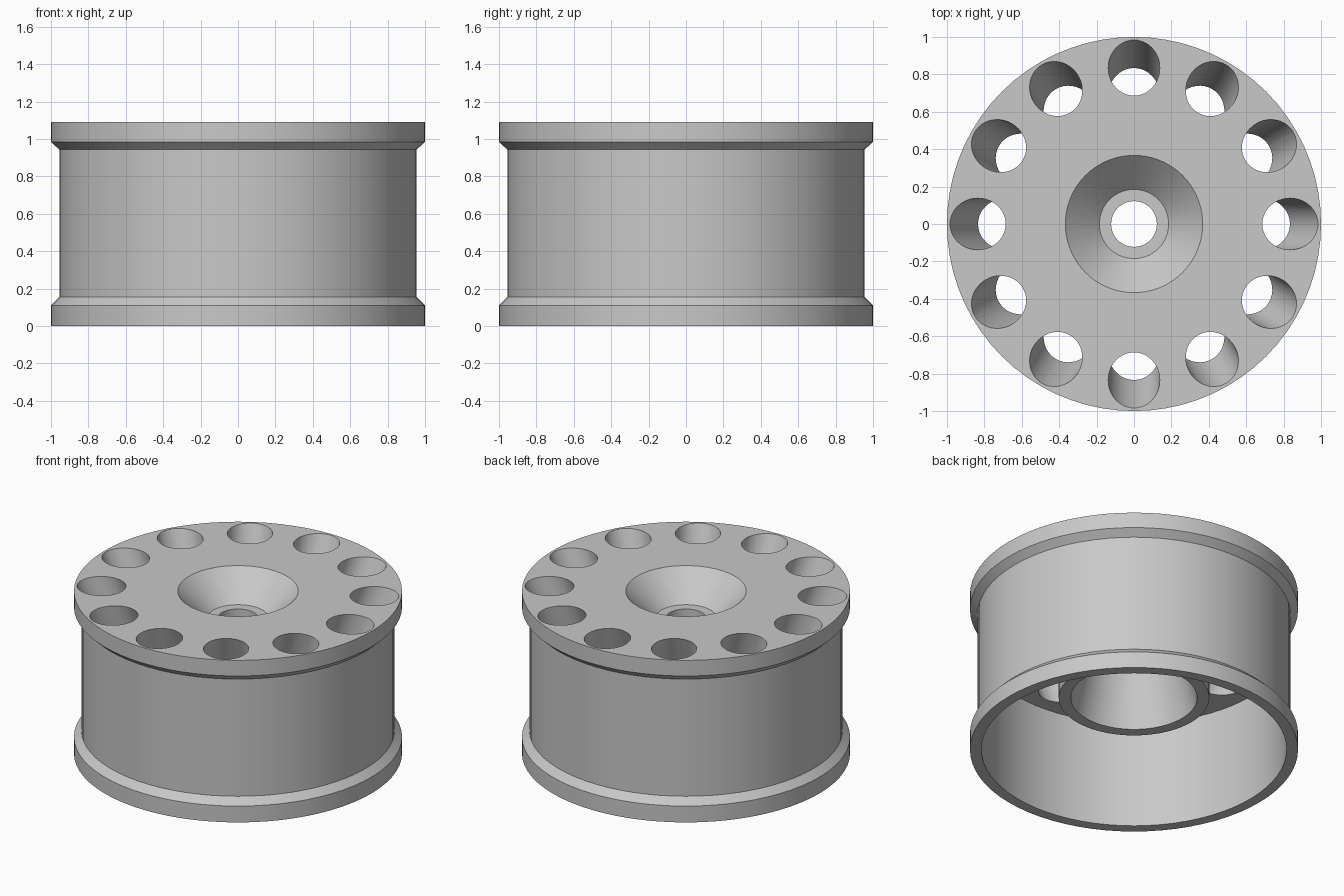
import bpy
import bmesh
from math import cos, sin, pi, atan2, radians
from mathutils import Matrix

cube = bpy.data.objects.get("Cube")
if cube:
    bpy.data.objects.remove(cube, do_unlink=True)

SIDES = 72
HOLES = 12

grey = bpy.data.materials.new("plain grey")
grey.use_nodes = True
colour = (0.58, 0.58, 0.58, 1)
grey.diffuse_color = colour
grey.node_tree.nodes["Principled BSDF"].inputs["Base Color"].default_value = colour


def add_object(name, bm):
    bmesh.ops.recalc_face_normals(bm, faces=bm.faces)
    mesh = bpy.data.meshes.new(name)
    bm.to_mesh(mesh)
    bm.free()
    mesh.materials.append(grey)
    obj = bpy.data.objects.new(name, mesh)
    bpy.context.collection.objects.link(obj)
    return obj


def lathe(name, profile):
    """Spin a closed (radius, height) profile around z."""
    bm = bmesh.new()
    rings = [[bm.verts.new((r * cos(2 * pi * i / SIDES), r * sin(2 * pi * i / SIDES), z))
              for i in range(SIDES)] for r, z in profile]
    for k, ring in enumerate(rings):
        upper = rings[(k + 1) % len(rings)]
        for i in range(SIDES):
            j = (i + 1) % SIDES
            bm.faces.new((ring[i], ring[j], upper[j], upper[i]))
    return add_object(name, bm)


# Wheel body: flanged rim, thick disc, dished hub and hollow boss underneath
rim_outside = [(0.93, 0), (1, 0), (1, 0.11), (0.955, 0.155),
               (0.955, 0.943), (1, 0.985), (1, 1.09)]
hub_dish = [(0.367, 1.09), (0.185, 0.912), (0.122, 0.912)]
boss = [(0.122, 0.8), (0.28, 0.8), (0.385, 0.364), (0.459, 0.364)]
disc_underside = [(0.459, 0.72), (0.93, 0.72)]
wheel = lathe("wheel", rim_outside + hub_dish + boss + disc_underside)

# Ring of round holes leaning in towards the hub
tilt = atan2(0.15, 0.37)
bm = bmesh.new()
for n in range(HOLES):
    place = (Matrix.Rotation(radians(n * 360 / HOLES), 4, 'Z')
             @ Matrix.Translation((0.76, 0, 0.905))
             @ Matrix.Rotation(tilt, 4, 'Y'))
    bmesh.ops.create_cone(bm, cap_ends=True, segments=40, radius1=0.138,
                          radius2=0.138, depth=0.6, matrix=place)
cutter = add_object("hole_cutter", bm)
cutter.hide_render = True

bpy.context.view_layer.objects.active = wheel
cut = wheel.modifiers.new("holes", 'BOOLEAN')
cut.operation = 'DIFFERENCE'
cut.solver = 'EXACT'
cut.object = cutter
bpy.ops.object.modifier_apply(modifier=cut.name)
bpy.data.objects.remove(cutter, do_unlink=True)

# Smooth round walls, crisp rims
bpy.ops.object.select_all(action='DESELECT')
wheel.select_set(True)
bpy.ops.object.shade_smooth_by_angle(angle=radians(25))
